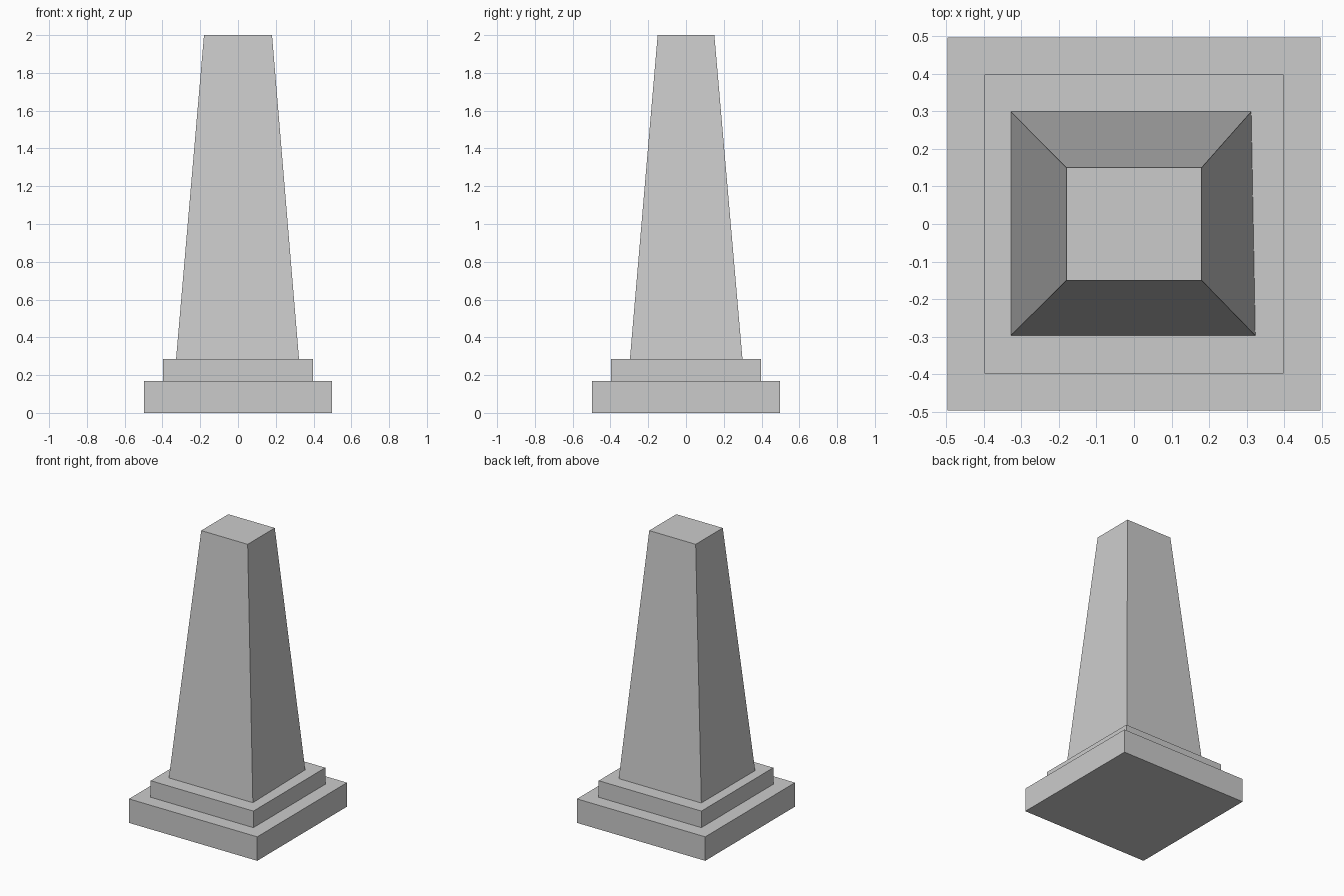
import bpy

if "Cube" in bpy.data.objects:
    bpy.data.objects.remove(bpy.data.objects["Cube"])


def block(name, bottom, top, z0, z1):
    """Six-sided block lofted between a bottom and a top outline."""
    verts = [(x, y, z0) for x, y in bottom] + [(x, y, z1) for x, y in top]
    faces = [(3, 2, 1, 0), (4, 5, 6, 7)]
    faces += [(i, (i + 1) % 4, (i + 1) % 4 + 4, i + 4) for i in range(4)]
    mesh = bpy.data.meshes.new(name)
    mesh.from_pydata(verts, [], faces)
    obj = bpy.data.objects.new(name, mesh)
    bpy.context.collection.objects.link(obj)
    return obj


def rect(hx, hy):
    return [(-hx, -hy), (hx, -hy), (hx, hy), (-hx, hy)]


# Two square plinth steps
block("lower_step", rect(0.497, 0.497), rect(0.497, 0.497), 0.0, 0.168)
block("upper_step", rect(0.398, 0.398), rect(0.398, 0.398), 0.168, 0.284)

# Tapered shaft, its foot slightly out of square at the back right corner
foot = [(-0.328, -0.297), (0.323, -0.297), (0.312, 0.299), (-0.328, 0.299)]
block("shaft", foot, rect(0.18, 0.15), 0.284, 2.0)
